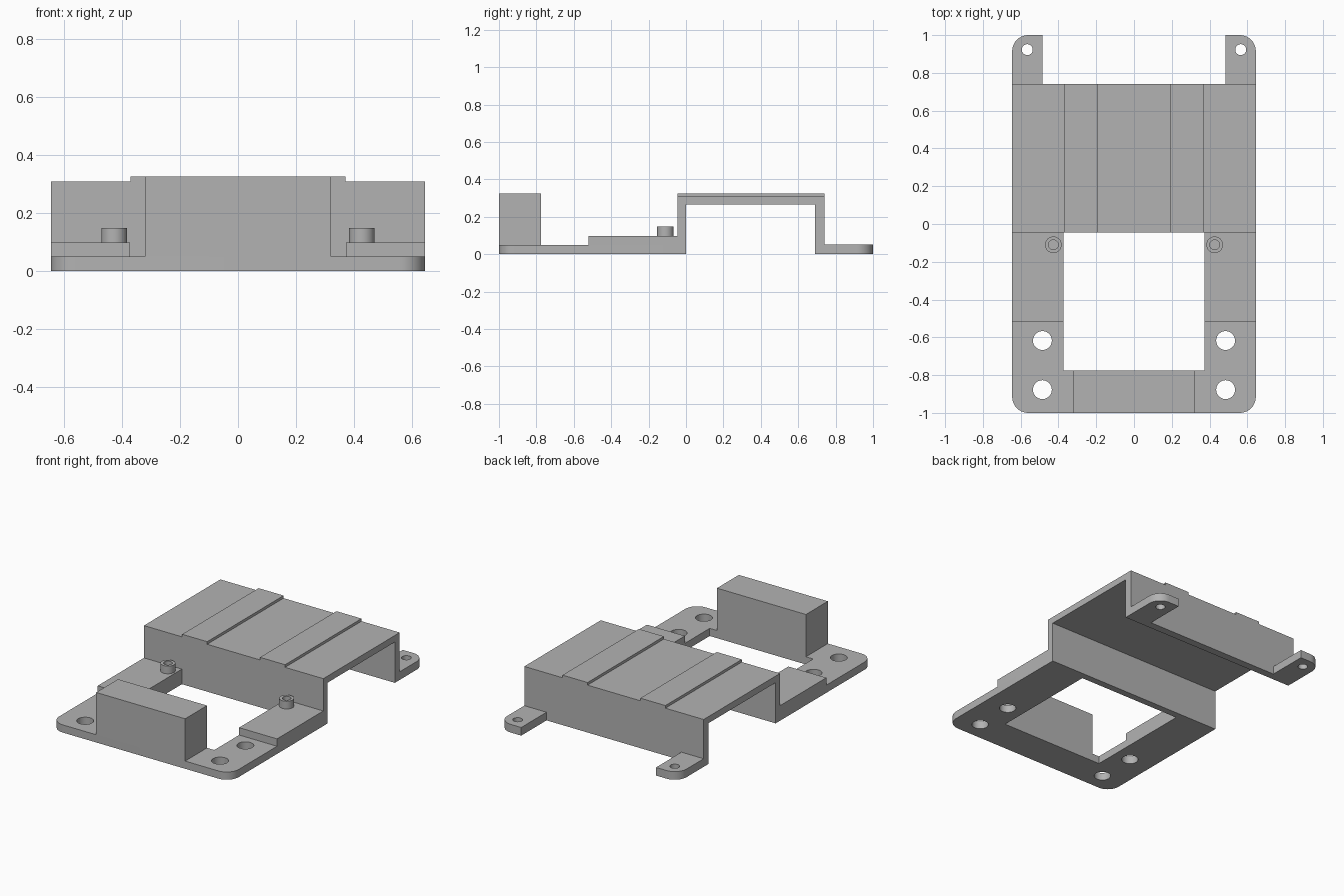
import bpy, bmesh
from math import sin, cos, pi, radians
from mathutils import Vector

old = bpy.data.objects.get("Cube")
if old:
    bpy.data.objects.remove(old, do_unlink=True)

grey = bpy.data.materials.new("plain_grey")
grey.use_nodes = True
tone = (0.45, 0.45, 0.45, 1)
grey.diffuse_color = tone
grey.node_tree.nodes["Principled BSDF"].inputs["Base Color"].default_value = tone

parts = []


def circle(x, y, r, n=32):
    return [(x + r * cos(2 * pi * i / n), y + r * sin(2 * pi * i / n)) for i in range(n)]


def rect(x0, x1, y0, y1):
    return [(x0, y0), (x1, y0), (x1, y1), (x0, y1)]


def round_corners(points, which, r, steps=10):
    """Replace chosen right-angle corners of an outline with arcs."""
    out = []
    for i, p in enumerate(points):
        if i not in which:
            out.append(p)
            continue
        c = Vector(p)
        a = (Vector(points[i - 1]) - c).normalized() * r
        b = (Vector(points[(i + 1) % len(points)]) - c).normalized() * r
        for s in range(steps + 1):
            t = s / steps * pi / 2
            out.append(tuple(c + a * (1 - sin(t)) + b * (1 - cos(t))))
    return out


def prism(name, outline, low, high, holes=(), along_x=False):
    """Extrude an outline with holes along z, or along x for a (y, z) outline."""
    bm = bmesh.new()
    edges = []
    for loop in [outline, *holes]:
        vs = [bm.verts.new((low, u, v) if along_x else (u, v, low)) for u, v in loop]
        edges += [bm.edges.new((vs[i - 1], vs[i])) for i in range(len(vs))]
    bmesh.ops.triangle_fill(bm, use_beauty=True, use_dissolve=False, edges=edges)
    top = bmesh.ops.extrude_face_region(bm, geom=bm.faces[:], use_keep_orig=True)["geom"]
    step = Vector((high - low, 0, 0) if along_x else (0, 0, high - low))
    bmesh.ops.translate(bm, vec=step, verts=[g for g in top if isinstance(g, bmesh.types.BMVert)])
    bmesh.ops.recalc_face_normals(bm, faces=bm.faces[:])
    mesh = bpy.data.meshes.new(name)
    bm.to_mesh(mesh)
    bm.free()
    mesh.materials.append(grey)
    ob = bpy.data.objects.new(name, mesh)
    bpy.context.collection.objects.link(ob)
    parts.append(ob)


W = 0.645       # half width
INNER = 0.372   # half width of the opening
FRONT = -0.045  # front of the bridge
BACK = 0.74     # back of the bridge
DECK = 0.308    # top of the bridge

# U-shaped base plate with mounting holes
plate = [(-W, -1), (W, -1), (W, FRONT), (INNER, FRONT), (INNER, -0.775),
         (-INNER, -0.775), (-INNER, FRONT), (-W, FRONT)]
mounts = [circle(s * 0.485, y, 0.05) for s in (-1, 1) for y in (-0.617, -0.877)]
prism("base_plate", round_corners(plate, (0, 1), 0.085), 0, 0.05, mounts)

# Upright block at the front
prism("front_block", rect(-0.32, 0.32, -1, -0.775), 0.05, 0.325)

# Bridge: two walls and a deck
bridge = [(FRONT, 0), (0, 0), (0, 0.265), (0.69, 0.265), (0.69, 0),
          (BACK, 0), (BACK, DECK), (FRONT, DECK)]
prism("bridge", bridge, -W, W, along_x=True)

# Mirrored parts
for side, s in (("right", -1), ("left", 1)):
    prism(side + "_deck_strip", rect(s * 0.19, s * 0.37, FRONT, BACK), DECK, 0.325)
    prism(side + "_pad", rect(s * INNER, s * W, -0.52, FRONT), 0.05, 0.098)
    prism(side + "_peg", circle(s * 0.427, -0.11, 0.044), 0.098, 0.148,
          [circle(s * 0.427, -0.11, 0.026)])
    tab = rect(s * 0.485, s * W, BACK, 1)
    prism(side + "_back_tab", round_corners(tab, (2,), 0.085), 0, 0.053,
          [circle(s * 0.565, 0.923, 0.029)])

# Smooth the round walls, keep the edges sharp
bpy.ops.object.select_all(action="DESELECT")
for ob in parts:
    ob.select_set(True)
bpy.context.view_layer.objects.active = parts[0]
bpy.ops.object.shade_smooth_by_angle(angle=radians(30))
